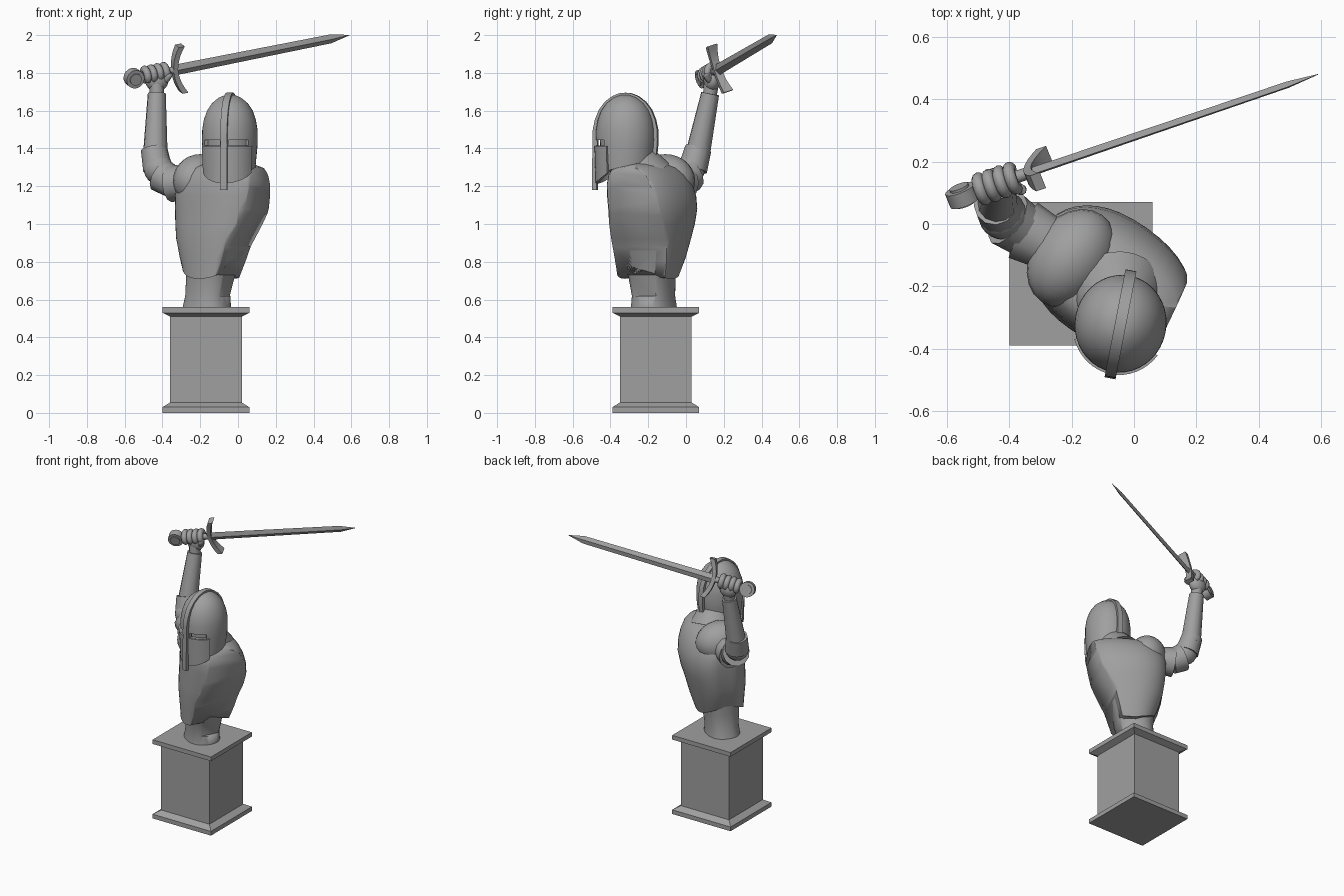
import bpy, bmesh
from math import sin, cos, pi, radians, copysign
from mathutils import Vector, Matrix

cube = bpy.data.objects.get("Cube")
if cube:
    bpy.data.objects.remove(cube, do_unlink=True)

stone = bpy.data.materials.new("grey_stone")
stone.use_nodes = True
GREY = (0.35, 0.35, 0.35, 1)
stone.diffuse_color = GREY
stone.node_tree.nodes["Principled BSDF"].inputs["Base Color"].default_value = GREY


def finish(name, bm, matrix=None, angle=35):
    """Turn a bmesh into a shaded object."""
    if matrix:
        bm.transform(matrix)
    bmesh.ops.remove_doubles(bm, verts=bm.verts, dist=0.0002)
    bmesh.ops.recalc_face_normals(bm, faces=bm.faces)
    mesh = bpy.data.meshes.new(name)
    bm.to_mesh(mesh)
    bm.free()
    mesh.materials.append(stone)
    ob = bpy.data.objects.new(name, mesh)
    bpy.context.collection.objects.link(ob)
    bpy.ops.object.select_all(action='DESELECT')
    ob.select_set(True)
    bpy.context.view_layer.objects.active = ob
    bpy.ops.object.shade_smooth_by_angle(angle=radians(angle))
    return ob


def loft_mesh(rings):
    """Skin a stack of equal rings and cap both ends."""
    bm = bmesh.new()
    rows = [[bm.verts.new(p) for p in ring] for ring in rings]
    n = len(rows[0])
    for a, b in zip(rows, rows[1:]):
        for i in range(n):
            j = (i + 1) % n
            bm.faces.new((a[i], a[j], b[j], b[i]))
    bm.faces.new(rows[0][::-1])
    bm.faces.new(rows[-1])
    return bm


def loft(name, rings, matrix=None, angle=35):
    return finish(name, loft_mesh(rings), matrix, angle)


def tube(name, p, q, r1, r2, sides=12):
    """Tapered cylinder between two points."""
    p, q = Vector(p), Vector(q)
    rot = (q - p).to_track_quat('Z', 'Y')
    return loft(name, [[c + rot @ Vector((r * cos(2 * pi * i / sides), r * sin(2 * pi * i / sides), 0))
                        for i in range(sides)] for c, r in ((p, r1), (q, r2))])


def ellipsoid(name, centre, radii, turn=0):
    bm = bmesh.new()
    bmesh.ops.create_uvsphere(bm, u_segments=24, v_segments=14, radius=1)
    m = Matrix.Translation(centre) @ Matrix.Rotation(turn, 4, 'Z') @ Matrix.Diagonal((*radii, 1))
    return finish(name, bm, m)


# Pedestal
PX, PY = -0.17, -0.16
steps = [(0, .23), (.03, .23), (.055, .19), (.51, .19), (.53, .23), (.56, .23)]
loft("pedestal", [[(PX + sx * h, PY + sy * h, z) for sx, sy in ((-1, -1), (1, -1), (1, 1), (-1, 1))]
                  for z, h in steps], angle=20)

# Torso: the body is turned about z and leans forward
BODY_TURN = radians(-35)
SEG = 40


def body_ring(z, cx, cy, a, b, dip=0.0, groove=1.0):
    ring = []
    for i in range(SEG):
        t = 2 * pi * i / SEG
        k = groove if abs(sin(t)) < 0.3 else 1
        x = a * k * copysign(abs(cos(t)) ** 0.88, cos(t))
        y = b * k * copysign(abs(sin(t)) ** 0.88, sin(t))
        off = Matrix.Rotation(BODY_TURN, 3, 'Z') @ Vector((x, y, 0))
        ring.append((cx + off.x, cy + off.y, z - dip * sin(t) ** 2))
    return ring


cuirass = loft("cuirass", [
    body_ring(.78, -.12, -.2, .175, .15, .07, .95),
    body_ring(.84, -.11, -.19, .205, .168, .03, .95),
    body_ring(.92, -.1, -.185, .235, .185, 0, .95),
    body_ring(1.0, -.085, -.18, .258, .195, 0, .95),
    body_ring(1.08, -.075, -.176, .272, .2, 0, .96),
    body_ring(1.15, -.072, -.182, .278, .196, 0, .97),
    body_ring(1.21, -.07, -.192, .274, .184),
    body_ring(1.26, -.065, -.203, .255, .164),
    body_ring(1.295, -.06, -.215, .215, .138),
    body_ring(1.32, -.05, -.235, .13, .1)])
waist = loft("waist", [
    body_ring(.56, -.165, -.17, .13, .11),
    body_ring(.62, -.16, -.172, .12, .105),
    body_ring(.72, -.145, -.18, .13, .115),
    body_ring(.86, -.12, -.19, .17, .14)])

# Truncated left side: one curved cutter for both body parts
out, along = Vector((.9, -.43, 0)), Vector((.43, .9, 0))
cut_line = [(1.5, 1.4), (.24, 1.4), (.235, 1.2), (.205, 1.06), (.105, .88),
            (.055, .72), (.03, .62), (.3, .6), (1.5, .6)]
cutter = loft("side_cutter", [[out * d + along * s + Vector((0, 0, z)) for d, z in cut_line]
                              for s in (-1, 1)])
cutter.hide_render = True
for part in (cuirass, waist):
    bpy.context.view_layer.objects.active = part
    mod = part.modifiers.new("cut", 'BOOLEAN')
    mod.operation, mod.solver, mod.object = 'DIFFERENCE', 'EXACT', cutter
    while part.modifiers[0] != mod:
        bpy.ops.object.modifier_move_up(modifier=mod.name)
    bpy.ops.object.modifier_apply(modifier=mod.name)
bpy.data.objects.remove(cutter, do_unlink=True)

# Neck and collar
tube("neck", (-.06, -.24, 1.2), (-.045, -.3, 1.42), .1, .1, 24)
tube("collar", (-.055, -.225, 1.25), (-.045, -.275, 1.345), .155, .115, 24)

# Helmet, built in its own turned frame with the face towards -y
HELM = Matrix.Translation((-.043, -.32, 0)) @ Matrix.Rotation(radians(-11), 4, 'Z')
dome = [(1.3, .136), (1.415, .146), (1.445, .147), (1.5, .146), (1.55, .138),
        (1.6, .121), (1.64, .094), (1.668, .06), (1.682, .028), (1.685, 0)]
DEEP = 1.07


def on_helm(t, r, z):
    return (r * sin(t), -r * DEEP * cos(t), z)


bm = loft_mesh([[on_helm(2 * pi * i / 40, r, z - (.035 * cos(2 * pi * i / 40) if k == 0 else 0))
                 for i in range(40)] for k, (z, r) in enumerate(dome[:-1])])


def is_eye(face):
    c = face.calc_center_median()
    return 1.42 < c.z < 1.44 and c.y < -.085 and abs(c.x) > .02


eyes = bmesh.ops.extrude_face_region(bm, geom=[f for f in bm.faces if is_eye(f)])["geom"]
for v in eyes:
    if isinstance(v, bmesh.types.BMVert):
        v.co.x *= .86
        v.co.y *= .86
bmesh.ops.delete(bm, geom=[f for f in bm.faces if is_eye(f) and f.calc_center_median().xy.length > .142],
                 context='FACES_ONLY')
finish("helmet", bm, HELM)

# Face plate wraps the front below the eye slits
plate = []
for i in range(17):
    u = i / 8 - 1
    t, low = u * radians(62), 1.215 + .055 * u * u
    plate.append([on_helm(t, .154, 1.413), on_helm(t, .148, low),
                  on_helm(t, .134, low), on_helm(t, .138, 1.413)])
loft("face_plate", plate, HELM)

# Crest strip runs from the chin over the top to the nape
line = [(-.15, 1.18), (-.15, 1.3)] + [(-r, z) for z, r in dome[1:]] + \
       [(r, z) for z, r in reversed(dome[:-1])]
crest = []
for y, z in line:
    lift = max(0, z - 1.5) / .185
    grow = 1 + .11 * (1 - lift * .4)
    crest.append([(-.018, y * DEEP * .95, z - .008 * lift), (.018, y * DEEP * .95, z - .008 * lift),
                  (.018, y * DEEP * grow, z + .01 * lift), (-.018, y * DEEP * grow, z + .01 * lift)])
loft("helmet_crest", crest, HELM)

# Right arm: shoulder plate, overlapping bands, elbow and forearm
ellipsoid("shoulder_plate", (-.2, -.11, 1.23), (.13, .17, .14), BODY_TURN)
tube("upper_arm", (-.22, -.09, 1.22), (-.4, 0, 1.24), .08, .078)
tube("arm_band_upper", (-.28, -.06, 1.22), (-.355, -.02, 1.215), .088, .1)
tube("arm_band_lower", (-.34, -.03, 1.215), (-.405, .015, 1.255), .082, .092)
ellipsoid("elbow", (-.42, .025, 1.29), (.078, .075, .08))
tube("elbow_cuff", (-.425, .035, 1.29), (-.445, .065, 1.4), .078, .07)
tube("forearm", (-.438, .06, 1.36), (-.43, .128, 1.69), .066, .048)
tube("wrist", (-.43, .125, 1.67), (-.43, .135, 1.75), .036, .04)

# Sword frame: x towards the tip, z along the guard
blade_dir = Vector((.925, .315, .185)).normalized()
side = Vector((0, -.3, .95)).cross(blade_dir).normalized()
up = blade_dir.cross(side)
SWORD = Matrix((blade_dir, side, up)).transposed().to_4x4()
SWORD.translation = (-.335, .165, 1.815)


def diamond(x, w, t):
    return [(x, 0, w), (x, t, 0), (x, 0, -w), (x, -t, 0)]


loft("blade", [diamond(0, .03, .014), diamond(.89, .025, .011), diamond(.995, .001, .001)], SWORD, 15)
guard = []
for i in range(11):
    u = i / 5 - 1
    x, h, w = .04 * u * u, .012 + .005 * abs(u), .02 + .008 * u * u
    guard.append([(x - h, -w, u * .13), (x + h, -w, u * .13), (x + h, w, u * .13), (x - h, w, u * .13)])
loft("guard", guard, SWORD)
tube("grip", SWORD @ Vector((-.22, 0, 0)), SWORD @ Vector((0, 0, 0)), .02, .02)
for name, r, h in (("pommel", .05, .024), ("pommel_boss", .032, .032)):
    tube(name, SWORD @ Vector((-.232, -h, 0)), SWORD @ Vector((-.232, h, 0)), r, r, 20)

# Hand: palm plus fingers curled round the grip
ellipsoid("palm", (-.43, .138, 1.76), (.062, .045, .058))


def finger(name, x, r, start, end, reach, slide=0):
    rings = []
    for k in range(13):
        a = radians(start + (end - start) * k / 12)
        fat = r * (.75 if k in (0, 12) else 1)
        ring = []
        for j in range(10):
            b = 2 * pi * j / 10
            d = reach + fat * cos(b)
            ring.append((x + slide * k / 12 + fat * sin(b), d * cos(a), d * sin(a)))
        rings.append(ring)
    loft(name, rings, SWORD, 50)


for n, x in enumerate((-.165, -.13, -.094, -.058)):
    finger("finger_%d" % (n + 1), x, .0195, -70, 215, .036)
finger("thumb", -.09, .02, 270, 175, .045, .045)
